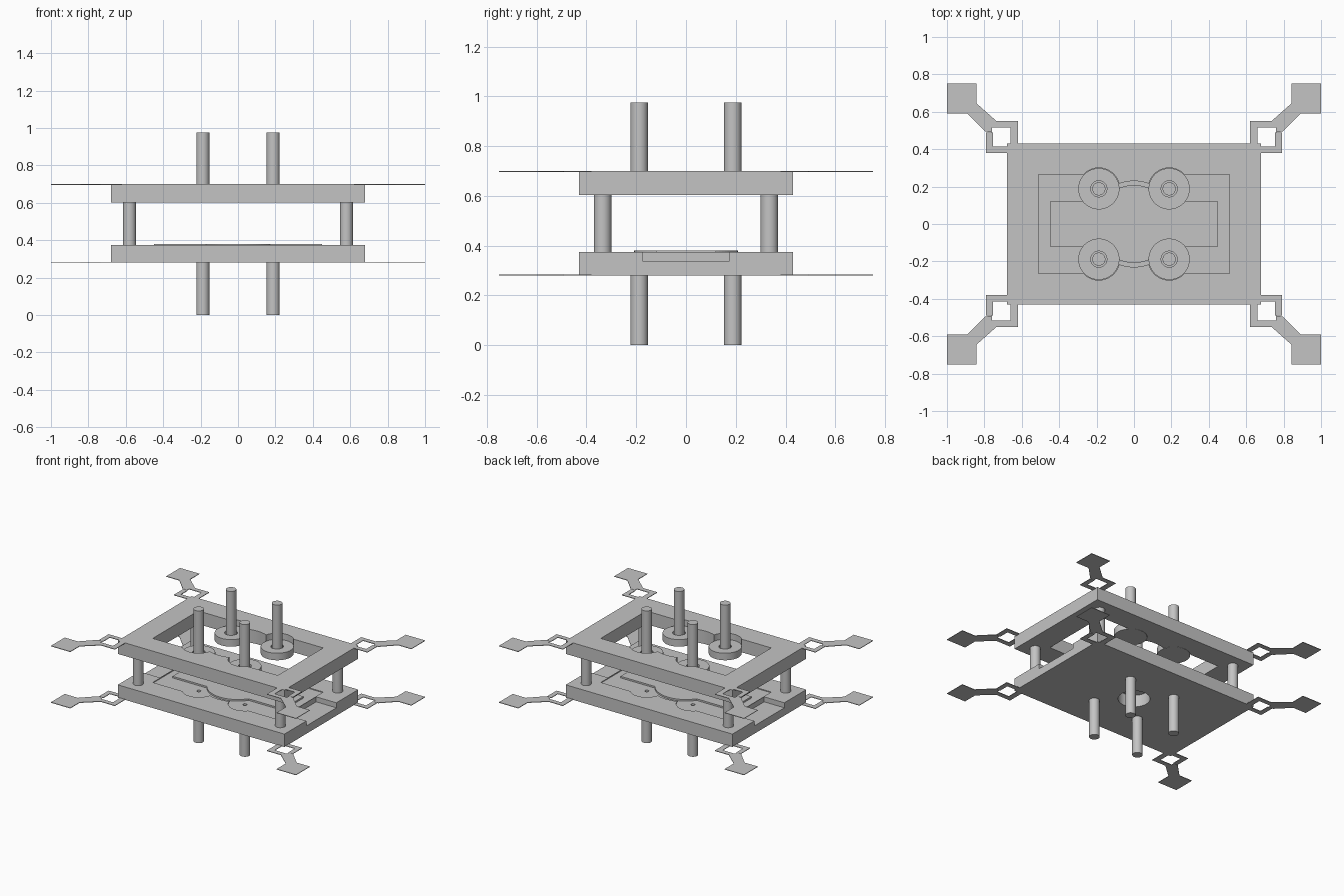
import bpy
import bmesh
import math

if "Cube" in bpy.data.objects:
    bpy.data.objects.remove(bpy.data.objects["Cube"], do_unlink=True)

GREY = (0.55, 0.55, 0.55, 1)
steel = bpy.data.materials.new("plain grey")
steel.diffuse_color = GREY
steel.use_nodes = True
steel.node_tree.nodes["Principled BSDF"].inputs["Base Color"].default_value = GREY


def prisms(name, outlines, z0, z1):
    """One object made of extruded outlines."""
    bm = bmesh.new()
    for outline in outlines:
        face = bm.faces.new([bm.verts.new((x, y, z0)) for x, y in outline])
        top = bmesh.ops.extrude_face_region(bm, geom=[face])["geom"]
        verts = [g for g in top if isinstance(g, bmesh.types.BMVert)]
        bmesh.ops.translate(bm, verts=verts, vec=(0, 0, z1 - z0))
    bmesh.ops.recalc_face_normals(bm, faces=bm.faces)
    mesh = bpy.data.meshes.new(name)
    bm.to_mesh(mesh)
    bm.free()
    mesh.materials.append(steel)
    obj = bpy.data.objects.new(name, mesh)
    bpy.context.collection.objects.link(obj)
    return obj


def rect(x0, x1, y0, y1):
    return [(x0, y0), (x1, y0), (x1, y1), (x0, y1)]


def circle(x, y, r, n=48):
    turn = [2 * math.pi * i / n for i in range(n)]
    return [(x + r * math.cos(a), y + r * math.sin(a)) for a in turn]


def select(obj):
    bpy.ops.object.select_all(action="DESELECT")
    obj.select_set(True)
    bpy.context.view_layer.objects.active = obj


def cut(target, outline, z0, z1):
    cutter = prisms("cutter", [outline], z0, z1)
    cutter.hide_render = True
    mod = target.modifiers.new("cut", "BOOLEAN")
    mod.operation, mod.solver, mod.object = "DIFFERENCE", "EXACT", cutter
    select(target)
    bpy.ops.object.modifier_apply(modifier=mod.name)
    bpy.data.objects.remove(cutter, do_unlink=True)


def smooth(obj):
    select(obj)
    bpy.ops.object.shade_smooth_by_angle(angle=math.radians(30))


HALF_X, HALF_Y = 0.68, 0.43
LOW_BASE, LOW_TOP, UP_BASE, UP_TOP = 0.28, 0.375, 0.603, 0.70
PIN = 0.188
SIGNS = [(sx, sy) for sx in (-1, 1) for sy in (-1, 1)]

# Shared opening: two end bays, a round middle and a lobe around each pin
opening = [rect(-0.3, 0.3, -0.15, 0.15), circle(0, 0, 0.23)]
opening += [rect(PIN, 0.51, -0.265, 0.265), rect(-0.51, -PIN, -0.265, 0.265)]
opening += [circle(sx * PIN, sy * PIN, 0.112) for sx, sy in SIGNS]

# Upper frame
upper_frame = prisms("upper_frame", [rect(-HALF_X, HALF_X, -HALF_Y, HALF_Y)], UP_BASE, UP_TOP)
for shape in opening:
    cut(upper_frame, shape, UP_BASE - 0.1, UP_TOP + 0.1)
smooth(upper_frame)

# Lower plate with shallow pocket, end notches, underside bore and pin holes
lower_plate = prisms("lower_plate", [rect(-HALF_X, HALF_X, -HALF_Y, HALF_Y)], LOW_BASE, LOW_TOP)
FLOOR = LOW_TOP - 0.006
for shape in opening:
    cut(lower_plate, shape, FLOOR, LOW_TOP + 0.1)
for side in (-1, 1):
    ends = sorted((side * 0.515, side * 0.8))
    cut(lower_plate, rect(*ends, -0.175, 0.175), 0.338, LOW_TOP + 0.1)
cut(lower_plate, circle(0, 0, 0.107), LOW_BASE - 0.1, LOW_TOP + 0.1)
for sx, sy in SIGNS:
    cut(lower_plate, circle(sx * PIN, sy * PIN, 0.014, 16), 0.34, LOW_TOP + 0.1)
smooth(lower_plate)

# Thin insert: a strip with a round middle
R = 0.208
edge = math.asin(0.12 / R)
arc = [edge + (math.pi - 2 * edge) * i / 24 for i in range(25)]
upper = [(R * math.cos(a), R * math.sin(a)) for a in arc]
half = [(0.45, 0.12)] + upper + [(-0.45, 0.12)]
prisms("insert_sheet", [half + [(-x, -y) for x, y in half]], FLOOR, 0.381)

# Pins, collars and posts at each corner
for sx, sy in SIGNS:
    place = ("right" if sx < 0 else "left") + "_" + ("front" if sy < 0 else "back")
    px, py = sx * PIN, sy * PIN
    collar = prisms("collar_" + place, [circle(px, py, 0.11)], UP_BASE, 0.655)
    cut(collar, circle(px, py, 0.043), 0.64, 0.7)
    smooth(collar)
    smooth(prisms("upper_pin_" + place, [circle(px, py, 0.035)], UP_BASE + 0.005, 0.975))
    smooth(prisms("lower_pin_" + place, [circle(px, py, 0.035)], 0, LOW_BASE + 0.005))
    smooth(prisms("post_" + place, [circle(sx * 0.58, sy * 0.335, 0.035)], LOW_TOP, UP_BASE))

# Thin corner tabs: a square link, an angled arm and an end pad
tab = [
    rect(0.62, 0.66, 0.43, 0.55),
    rect(0.66, 0.735, 0.515, 0.55),
    rect(0.675, 0.79, 0.38, 0.415),
    rect(0.755, 0.79, 0.415, 0.49),
    [(0.735, 0.515), (0.76, 0.515), (0.76, 0.49), (0.797, 0.495), (0.893, 0.592),
     (1, 0.592), (1, 0.752), (0.842, 0.752), (0.842, 0.645), (0.735, 0.55)],
]
for name, z in (("lower_tabs", LOW_BASE), ("upper_tabs", UP_TOP - 0.004)):
    tabs = prisms(name, tab, z, z + 0.004)
    mirror = tabs.modifiers.new("mirror", "MIRROR")
    mirror.use_axis = (True, True, False)
    mirror.use_mirror_merge = False
